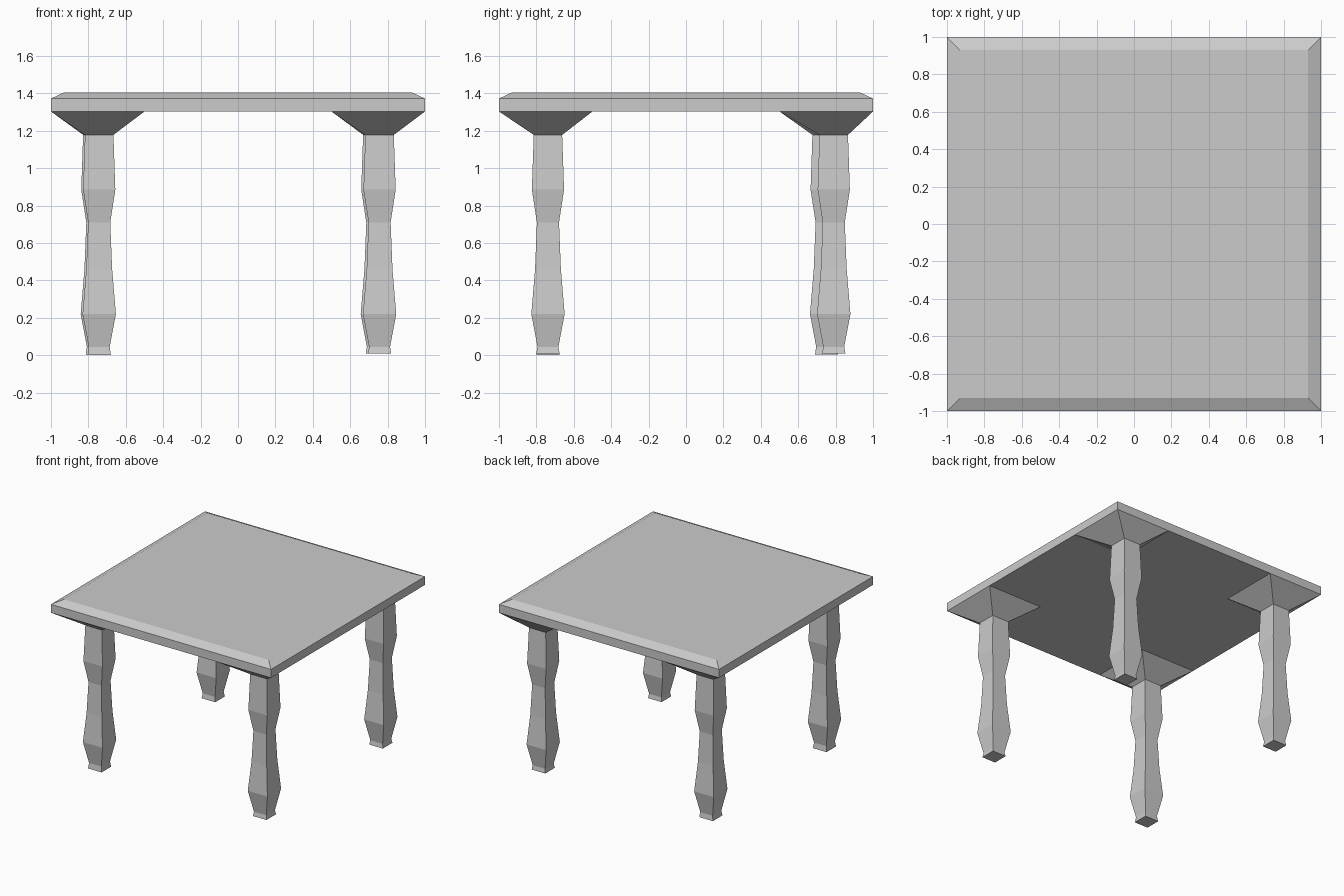
import bpy

if "Cube" in bpy.data.objects:
    bpy.data.objects.remove(bpy.data.objects["Cube"])

TOP_Z, RIM_Z, UNDER_Z = 1.405, 1.372, 1.303


def make_object(name, verts, faces):
    mesh = bpy.data.meshes.new(name)
    mesh.from_pydata(verts, [], faces)
    mesh.update()
    obj = bpy.data.objects.new(name, mesh)
    bpy.context.collection.objects.link(obj)
    return obj


def square(cx, cy, half, z):
    return [(cx - half, cy - half, z), (cx + half, cy - half, z),
            (cx + half, cy + half, z), (cx - half, cy + half, z)]


def side_faces(rings):
    """Quads joining a stack of square rings listed from bottom to top."""
    return [(4 * r + i, 4 * r + (i + 1) % 4, 4 * r + 4 + (i + 1) % 4, 4 * r + 4 + i)
            for r in range(rings - 1) for i in range(4)]


# Tabletop: straight rim, bevelled upper edge
verts = square(0, 0, 1, UNDER_Z) + square(0, 0, 1, RIM_Z) + square(0, 0, 0.93, TOP_Z)
faces = side_faces(3) + [(8, 9, 10, 11)]
make_object("tabletop", verts, faces)

# Underside: a cross, leaving the corners open for the leg brackets
steps = [-1, -0.5, 0.5, 1]
verts = [(x, y, UNDER_Z) for y in steps for x in steps]
faces = [(4 * j + i, 4 * j + i + 4, 4 * j + i + 5, 4 * j + i + 1)
         for j in range(3) for i in range(3) if i == 1 or j == 1]
make_object("tabletop_underside", verts, faces)

# Legs: square turned profile (height, half width) flaring into a corner bracket
profile = [(0.045, 0.056), (0.22, 0.089), (0.46, 0.069), (0.71, 0.059),
           (0.885, 0.086), (1.178, 0.076)]
legs = {
    "front_left_leg": (-0.742, -0.738, 0.0),
    "front_right_leg": (0.757, -0.738, 0.01),
    "back_left_leg": (-0.752, 0.752, 0.005),
    "back_right_leg": (0.745, 0.79, 0.01),
}
for name, (x, y, foot_z) in legs.items():
    verts = square(x, y, 0.062, foot_z)
    for z, half in profile:
        verts += square(x, y, half, z)
    verts += square(0.75 if x > 0 else -0.75, 0.75 if y > 0 else -0.75, 0.25, UNDER_Z)
    make_object(name, verts, side_faces(len(verts) // 4) + [(3, 2, 1, 0)])
